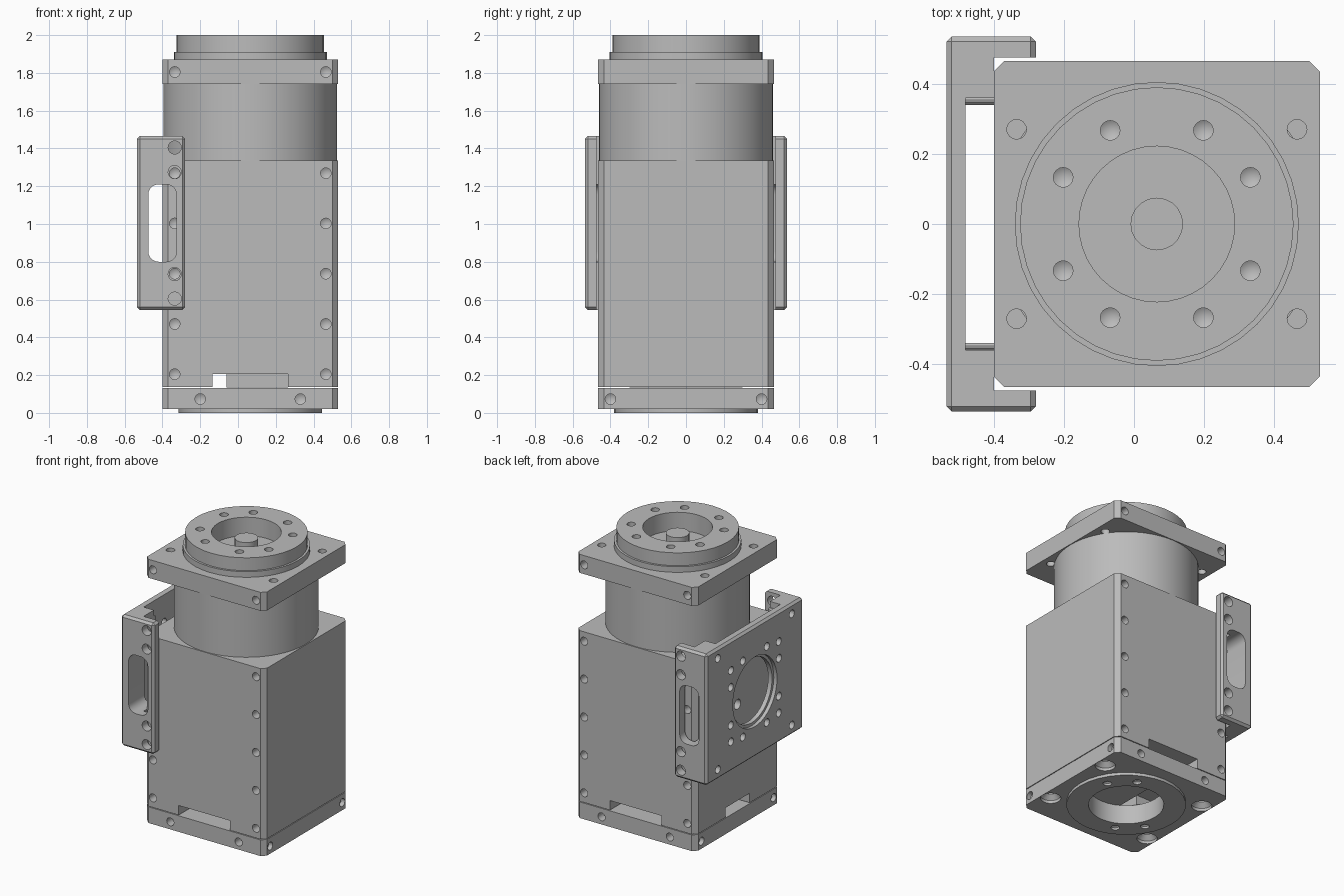
import bpy, bmesh, math
from mathutils import Vector, Matrix

cube = bpy.data.objects.get("Cube")
if cube:
    bpy.data.objects.remove(cube)

grey = bpy.data.materials.new("machined_grey")
grey.use_nodes = True
grey.diffuse_color = (0.5, 0.5, 0.5, 1)
grey.node_tree.nodes["Principled BSDF"].inputs["Base Color"].default_value = (0.5, 0.5, 0.5, 1)

CX = 0.065                      # axis of the actuator
HALF = 0.465                    # half width of the square body
SIGNS = (-1, 1)


def lathe(bm, profile, at=(0, 0, 0), axis=(0, 0, 1), steps=32):
    """Revolve (radius, height) points about an axis."""
    part = bmesh.new()
    verts = [part.verts.new((r, 0, h)) for r, h in profile]
    edges = [part.edges.new(pair) for pair in zip(verts, verts[1:])]
    bmesh.ops.spin(part, geom=verts + edges, cent=(0, 0, 0), axis=(0, 0, 1),
                   angle=2 * math.pi, steps=steps)
    bmesh.ops.remove_doubles(part, verts=part.verts, dist=1e-5)
    turn = Vector((0, 0, 1)).rotation_difference(Vector(axis)).to_matrix().to_4x4()
    part.transform(Matrix.Translation(at) @ turn)
    merge(bm, part)


def box(bm, lo, hi, bevel=0, along=None, segments=1):
    """Box between two corners; optionally bevel the edges along one axis."""
    part = bmesh.new()
    bmesh.ops.create_cube(part, size=1)
    lo, hi = Vector(lo), Vector(hi)
    for v in part.verts:
        v.co = [lo[i] + (v.co[i] + 0.5) * (hi[i] - lo[i]) for i in range(3)]
    if bevel:
        edges = [e for e in part.edges if along is None
                 or abs((e.verts[0].co - e.verts[1].co)[along]) > 1e-4]
        bmesh.ops.bevel(part, geom=edges, offset=bevel, segments=segments,
                        profile=0.5, affect='EDGES')
    merge(bm, part)


def merge(bm, part):
    bmesh.ops.recalc_face_normals(part, faces=part.faces)
    temp = bpy.data.meshes.new("temp")
    part.to_mesh(temp)
    part.free()
    bm.from_mesh(temp)
    bpy.data.meshes.remove(temp)


def drill(bm, at, axis, r=0.028, depth=0.06):
    """Blind drilled hole with a conical tip, entering against the axis."""
    lathe(bm, [(0, 0.02), (r, 0.02), (r, -depth), (0, -depth - r * 0.6)], at, axis, 16)


def to_object(name, bm):
    mesh = bpy.data.meshes.new(name)
    bm.to_mesh(mesh)
    bm.free()
    obj = bpy.data.objects.new(name, mesh)
    bpy.context.collection.objects.link(obj)
    return obj


def finish(name, bm, cuts=None):
    obj = to_object(name, bm)
    if cuts:
        cutter = to_object(name + "_cutter", cuts)
        mod = obj.modifiers.new("cut", 'BOOLEAN')
        mod.operation, mod.solver, mod.object = 'DIFFERENCE', 'EXACT', cutter
        mod.use_self = True
        bpy.context.view_layer.update()
        graph = bpy.context.evaluated_depsgraph_get()
        mesh = bpy.data.meshes.new_from_object(obj.evaluated_get(graph))
        obj.modifiers.clear()
        obj.data = mesh
        bpy.data.objects.remove(cutter)
    obj.data.materials.clear()
    obj.data.materials.append(grey)
    obj.data.shade_smooth()
    obj.data.set_sharp_from_angle(angle=math.radians(30))
    return obj


def square(bm, z0, z1):
    box(bm, (CX - HALF, -HALF, z0), (CX + HALF, HALF, z1), 0.03, along=2)


# eight holes on a common pitch circle
PITCH = [(a * sx, b * sy) for a, b in ((0.133, 0.267), (0.267, 0.133))
         for sx in SIGNS for sy in SIGNS]

# base plate with pilot ring, bore and screw holes
bm, cut = bmesh.new(), bmesh.new()
square(bm, 0.02, 0.133)
for sx in SIGNS:
    for sy in SIGNS:
        lathe(cut, [(0, -0.02), (0.065, -0.02), (0.065, 0.02), (0.035, 0.05), (0.035, 0.09), (0, 0.09)],
              (CX + 0.4 * sx, 0.27 * sy, 0.02), steps=24)
        drill(cut, (CX + 0.265 * sx, HALF * sy, 0.073), (0, sy, 0))
        drill(cut, (CX + HALF * sx, 0.4 * sy, 0.073), (sx, 0, 0), depth=0.03)
lathe(cut, [(0, -0.1), (0.24, -0.1), (0.24, 0.3), (0, 0.3)], (CX, 0, 0))
finish("base_plate", bm, cut)

bm, cut = bmesh.new(), bmesh.new()
lathe(bm, [(0.24, 0), (0.38, 0), (0.38, 0.021), (0.24, 0.021), (0.24, 0)], (CX, 0, 0))
for x, y in PITCH:
    drill(cut, (CX + x, y, 0), (0, 0, -1), depth=0.015)
finish("pilot_ring", bm, cut)

# main housing with cable slots and edge screw holes
bm, cut = bmesh.new(), bmesh.new()
square(bm, 0.138, 1.335)
box(cut, (CX - 0.2, -0.6, 0.1), (CX + 0.2, 0.6, 0.205))
box(cut, (-0.6, -0.135, 0.1), (0, 0.135, 0.205))
for sx in SIGNS:
    for sy in SIGNS:
        for i in range(5):
            drill(cut, (CX + 0.4 * sx, HALF * sy, 0.205 + i * 0.266), (0, sy, 0))
drill(cut, (CX - HALF, 0, 0.88), (-1, 0, 0), 0.035)
finish("main_housing", bm, cut)

bm = bmesh.new()
box(bm, (-0.06, -0.3, 0.134), (CX + 0.2, 0.3, 0.206))
finish("inner_block", bm)

# neck between housing and flange
bm = bmesh.new()
lathe(bm, [(0, 1.334), (0.46, 1.334), (0.46, 1.741), (0, 1.741)], (CX, 0, 0), steps=64)
finish("neck", bm)

# square flange
bm, cut = bmesh.new(), bmesh.new()
square(bm, 1.74, 1.87)
for sx in SIGNS:
    for sy in SIGNS:
        lathe(cut, [(0, 1.7), (0.028, 1.7), (0.028, 1.9), (0, 1.9)],
              (CX + 0.4 * sx, 0.27 * sy, 0), steps=16)
        drill(cut, (CX + 0.4 * sx, HALF * sy, 1.805), (0, sy, 0))
finish("top_flange", bm, cut)

# output hub and shaft
bm, cut = bmesh.new(), bmesh.new()
lathe(bm, [(0.222, 1.868), (0.405, 1.868), (0.405, 1.91), (0.39, 1.91), (0.39, 2.0),
           (0.222, 2.0), (0.222, 1.868)], (CX, 0, 0), steps=40)
for x, y in PITCH:
    drill(cut, (CX + x, y, 2.0), (0, 0, 1))
finish("output_hub", bm, cut)
bm = bmesh.new()
lathe(bm, [(0, 1.868), (0.075, 1.868), (0.075, 1.96), (0, 1.96)], (CX, 0, 0), steps=20)
finish("output_shaft", bm)

# side bracket: plate with round window and bolt holes
Z0, Z1, ZM = 0.545, 1.465, 1.005
bm, cut = bmesh.new(), bmesh.new()
box(bm, (-0.535, -0.535, Z0), (-0.28, 0.535, Z1), 0.015)
box(cut, (-0.48, -0.36, 0), (0, 0.36, 2))
box(cut, (-0.4, -0.475, 0.01), (0.1, 0.475, 1.99))
lathe(cut, [(0, -0.1), (0.245, -0.1), (0.245, 0.025), (0.225, 0.025), (0.225, 0.1), (0, 0.1)],
      (-0.535, 0, ZM), (1, 0, 0), 40)
bolts = PITCH + [(a * sy, b * sz) for a, b in ((0.41, 0.39), (0.265, 0.25))
                 for sy in SIGNS for sz in SIGNS]
for y, z in bolts:
    drill(cut, (-0.535, y, ZM + z), (-1, 0, 0), 0.027, 0.07)
# arm slots and through holes
box(cut, (-0.475, -0.7, 0.8), (-0.325, 0.7, 1.21), 0.055, along=1, segments=5)
for z in (0.135 * 2, 0.4):
    for sz in SIGNS:
        for sy in SIGNS:
            drill(cut, (-0.335, 0.535 * sy, ZM + z * sz), (0, sy, 0), 0.035, 0.1)
finish("side_bracket", bm, cut)

# sloped lips inside the bracket corners
bm = bmesh.new()
for sy in SIGNS:
    for z0, z1 in ((Z0 + 0.04, 0.8), (1.21, Z1 - 0.04)):
        y0, y1 = sorted((0.34 * sy, 0.362 * sy))
        box(bm, (-0.481, y0, z0), (-0.4, y1, z1), 0.008, along=0)
finish("bracket_lips", bm)
